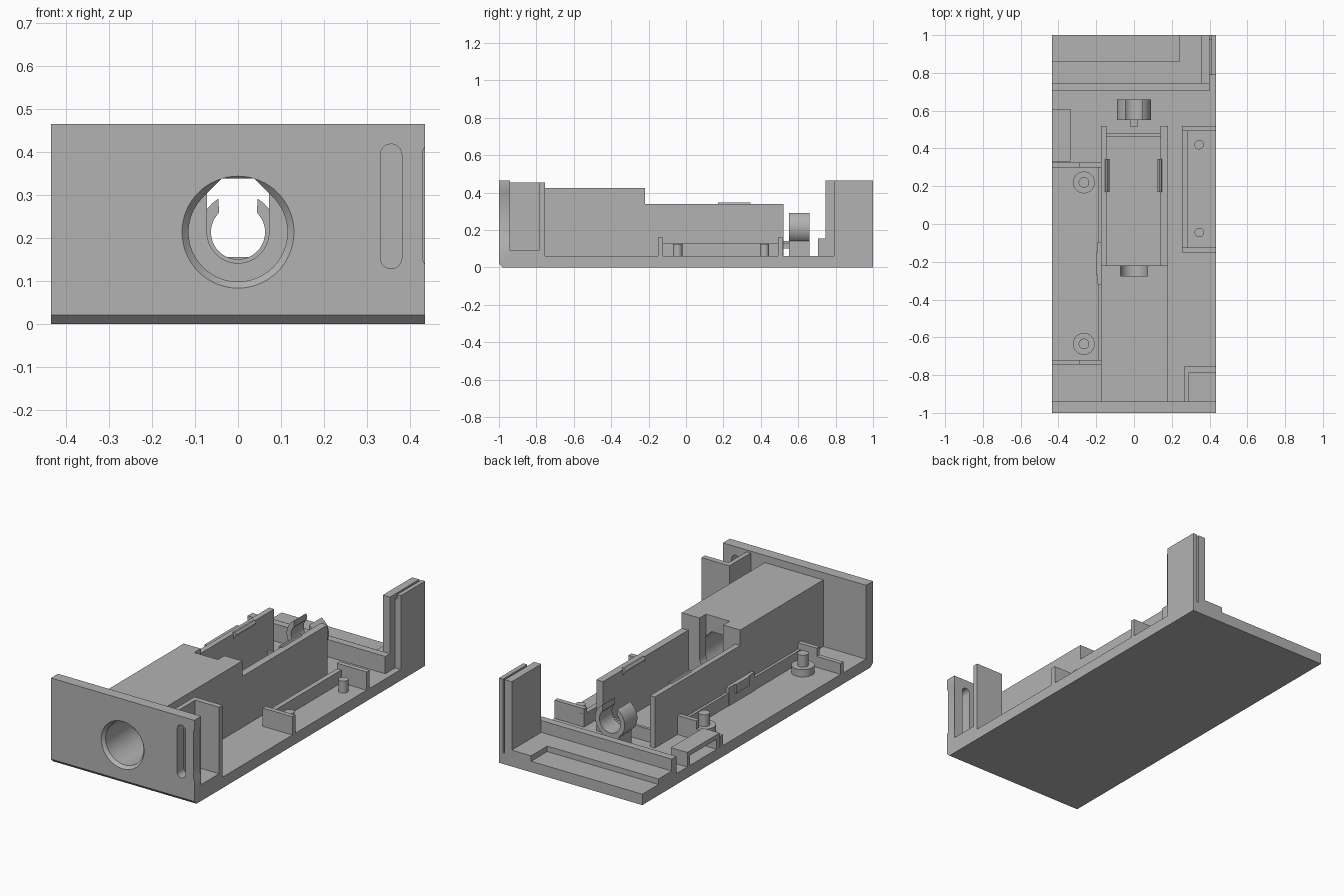
import bpy, bmesh, math
from mathutils import Matrix

if "Cube" in bpy.data.objects:
    bpy.data.objects.remove(bpy.data.objects["Cube"])

grey = bpy.data.materials.new("plain_grey")
grey.diffuse_color = (0.45, 0.45, 0.45, 1)
grey.use_nodes = True
grey.node_tree.nodes["Principled BSDF"].inputs["Base Color"].default_value = grey.diffuse_color


def finish(name, bm, smooth=False):
    bmesh.ops.recalc_face_normals(bm, faces=bm.faces)
    me = bpy.data.meshes.new(name)
    bm.to_mesh(me)
    bm.free()
    ob = bpy.data.objects.new(name, me)
    bpy.context.collection.objects.link(ob)
    me.materials.append(grey)
    if smooth:
        bpy.context.view_layer.objects.active = ob
        ob.select_set(True)
        bpy.ops.object.shade_smooth_by_angle(angle=math.radians(30))
        ob.select_set(False)
    return ob


def box(name, x0, x1, y0, y1, z0, z1):
    bm = bmesh.new()
    m = Matrix.Translation(((x0 + x1) / 2, (y0 + y1) / 2, (z0 + z1) / 2))
    m = m @ Matrix.Diagonal((x1 - x0, y1 - y0, z1 - z0, 1))
    bmesh.ops.create_cube(bm, size=1, matrix=m)
    return finish(name, bm)


def prism(name, pts, a, b, axis="y", smooth=False):
    """Extrude an outline (x,z) along y, or (y,z) along x."""
    bm = bmesh.new()
    place = (lambda p, t: (p[0], t, p[1])) if axis == "y" else (lambda p, t: (t, p[0], p[1]))
    ends = [[bm.verts.new(place(p, t)) for p in pts] for t in (a, b)]
    for e in ends:
        bm.faces.new(e)
    n = len(pts)
    for i in range(n):
        j = (i + 1) % n
        bm.faces.new((ends[0][i], ends[0][j], ends[1][j], ends[1][i]))
    return finish(name, bm, smooth)


def peg(name, x, y, r, z0, z1):
    bm = bmesh.new()
    bmesh.ops.create_cone(bm, cap_ends=True, segments=32, radius1=r, radius2=r, depth=z1 - z0,
                          matrix=Matrix.Translation((x, y, (z0 + z1) / 2)))
    return finish(name, bm, True)


def arc(cx, cz, r, a0, a1, n=32):
    return [(cx + r * math.cos(math.radians(a0 + (a1 - a0) * i / n)),
             cz + r * math.sin(math.radians(a0 + (a1 - a0) * i / n))) for i in range(n + 1)]


def cut(ob, *cutters):
    for c in cutters:
        m = ob.modifiers.new("cut", "BOOLEAN")
        m.operation, m.object, m.solver = "DIFFERENCE", c, "EXACT"
    bpy.context.view_layer.update()
    me = bpy.data.meshes.new_from_object(ob.evaluated_get(bpy.context.evaluated_depsgraph_get()))
    ob.modifiers.clear()
    ob.data = me
    for c in cutters:
        if c.name in bpy.data.objects:
            bpy.data.objects.remove(c)
    bpy.context.view_layer.objects.active = ob
    ob.select_set(True)
    bpy.ops.object.shade_smooth_by_angle(angle=math.radians(30))
    ob.select_set(False)


W, F, C = 0.435, 0.06, 0.213    # half width, floor top, bore height

# Floor with front plate, one L profile with a chamfered front foot
body = prism("floor_and_front_plate",
             [(-0.98, 0), (1, 0), (1, F), (-0.94, F), (-0.94, 0.465), (-1, 0.465), (-1, 0.02)],
             -W, W, "x")

# Housing block behind the front plate
block = box("barrel_housing", -0.175, 0.18, -0.941, -0.22, F - 0.01, 0.425)

# Bore with a truncated teardrop top
bore = arc(0, C, 0.115, 135, 405, 48) + [(0.038, 0.338), (-0.038, 0.338)]
tool_a = prism("bore_cutter_plate", bore, -1.1, -0.9)
tool_b = prism("bore_cutter_block", bore, -1.1, -0.275)
saddle = prism("saddle_cutter", arc(0, C, 0.072, 180, 360) + [(0.072, 0.6), (-0.072, 0.6)], -0.276, -0.1)

# Bore chamfer, through slot and side notch
bm = bmesh.new()
bmesh.ops.create_cone(bm, cap_ends=True, segments=64, radius1=0.132, radius2=0.112, depth=0.022,
                      matrix=Matrix.Translation((0, -0.991, C)) @ Matrix.Rotation(-math.pi / 2, 4, "X"))
flare = finish("flare_cutter", bm)
slot = prism("slot_cutter", arc(0.356, 0.393, 0.025, 0, 180, 12) + arc(0.356, 0.153, 0.025, 180, 360, 12), -1.1, -0.9)
notch = prism("notch_cutter", [(0.5, 0.13), (0.5, 0.42), (W, 0.412), (0.429, 0.4), (0.429, 0.15), (W, 0.138)], -1.1, -0.94)
cut(body, tool_a, flare, slot, notch)
cut(block, tool_b, saddle)

# Channel side walls with top snap bumps
for side, xi, xo in (("left", -0.145, -0.175), ("right", 0.14, 0.18)):
    x0, x1 = min(xi, xo), max(xi, xo)
    box(side + "_channel_wall", x0, x1, -0.221, 0.52, F - 0.01, 0.34)
    s = 1 if xi < 0 else -1
    prism(side + "_wall_snap", [(xi - s * 0.012, 0.335), (xi - s * 0.004, 0.348), (xi + s * 0.006, 0.348),
                                (xi + s * 0.015, 0.335), (xi, 0.31)], 0.17, 0.345)
box("channel_cross_ridge", -0.145, 0.14, 0.462, 0.478, F - 0.01, 0.13)

# Open ring clip on its stand
prism("ring_clip", arc(0, C, 0.09, 120, 420, 48) + arc(0, C, 0.063, 405, 135, 48), 0.55, 0.66, smooth=True)
box("clip_stand", -0.055, 0.055, 0.55, 0.66, F - 0.01, 0.14)
box("clip_stand_tie", -0.02, 0.02, 0.515, 0.55, 0.1, 0.13)

# Right board cradle
box("right_cradle_rail", 0.255, 0.282, -0.15, 0.52, F - 0.01, 0.13)
for n, y in (("front", -0.15), ("rear", 0.493)):
    box(n + "_right_cradle_tab", 0.255, W, y, y + 0.026, F - 0.01, 0.16)
for n, y in (("front", -0.045), ("rear", 0.42)):
    peg(n + "_right_peg", 0.345, y, 0.025, F - 0.01, 0.125)

# Left board cradle with stepped tabs and shouldered pegs
box("left_cradle_ledge", -0.19, -0.174, -0.745, 0.325, F - 0.01, 0.13)
for n, y in (("front", -0.745), ("rear", 0.3)):
    prism(n + "_left_cradle_tab", [(-W, F - 0.01), (-0.176, F - 0.01), (-0.176, 0.165), (-0.29, 0.165),
                                   (-0.29, 0.12), (-W, 0.12)], y, y + 0.025)
for n, y in (("front", -0.635), ("rear", 0.22)):
    peg(n + "_left_peg_shoulder", -0.265, y, 0.058, F - 0.01, 0.1)
    peg(n + "_left_peg", -0.265, y, 0.028, 0.09, 0.165)
snap = box("left_side_snap", -0.2, -0.174, -0.27, -0.15, 0.11, 0.16)
box("left_side_snap_plate", -0.193, -0.174, -0.32, -0.095, F - 0.01, 0.16)

# Left bridge bracket
box("bridge_top", -W, -0.335, 0.33, 0.61, 0.115, 0.14)
for n, y in (("front", 0.33), ("rear", 0.585)):
    box(n + "_bridge_leg", -W, -0.335, y, y + 0.025, F - 0.01, 0.12)

# Front right corner screen
box("screen_side", 0.265, 0.29, -0.941, -0.755, F - 0.01, 0.455)
box("screen_rear", 0.289, W, -0.785, -0.755, F - 0.01, 0.455)
box("screen_floor", 0.289, W, -0.941, -0.784, F - 0.01, 0.09)

# Rear lip, raised platform around a recess
box("rear_lip", -W, 0.4, 0.705, 0.745, F - 0.01, 0.155)
box("rear_platform", -W, 0.4, 0.744, 0.86, F - 0.01, 0.09)
box("rear_platform_end", 0.24, 0.4, 0.859, 1, F - 0.01, 0.09)

# Rear right corner post, two leaves with a groove between
box("post_inner_leaf", 0.357, 0.4, 0.745, 1, F - 0.01, 0.465)
box("post_outer_leaf", 0.411, W, 0.79, 1, F - 0.01, 0.465)
box("post_groove_floor", 0.399, 0.412, 0.79, 0.98, F - 0.01, 0.44)
